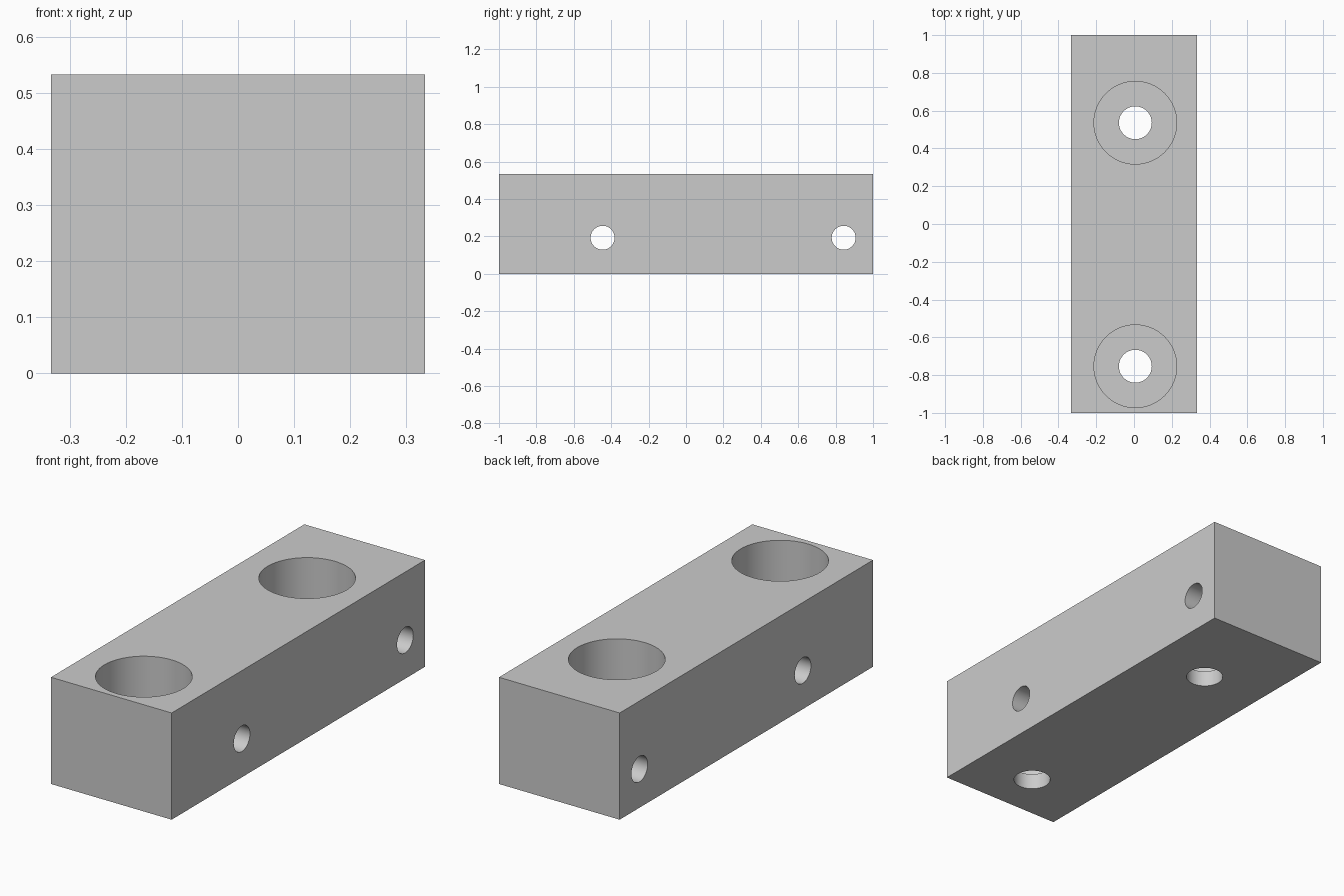
import bpy
import math

cube = bpy.data.objects.get("Cube")
if cube:
    bpy.data.objects.remove(cube, do_unlink=True)

WIDTH, LENGTH, HEIGHT = 0.667, 2.0, 0.533
FLOOR = 0.08          # material left under each counterbore
HOLE_X = 0.007

# Plain grey material
grey = bpy.data.materials.new("plain grey")
grey.use_nodes = True
color = (0.6, 0.6, 0.6, 1.0)
grey.diffuse_color = color
grey.node_tree.nodes["Principled BSDF"].inputs["Base Color"].default_value = color

# Solid block
bpy.ops.mesh.primitive_cube_add(size=1, location=(0, 0, HEIGHT / 2))
block = bpy.context.object
block.name = "mounting_block"
block.scale = (WIDTH, LENGTH, HEIGHT)
bpy.ops.object.transform_apply(location=True, rotation=False, scale=True)
block.data.materials.append(grey)


def drill(name, radius, depth, location, rotation=(0, 0, 0)):
    """Cut a round hole through the block."""
    bpy.ops.mesh.primitive_cylinder_add(
        vertices=64, radius=radius, depth=depth, location=location, rotation=rotation)
    cutter = bpy.context.object
    cutter.name = name
    cutter.hide_render = True
    cutter.data.materials.append(grey)
    bpy.context.view_layer.objects.active = block
    mod = block.modifiers.new(name, 'BOOLEAN')
    mod.operation = 'DIFFERENCE'
    mod.solver = 'EXACT'
    mod.object = cutter
    bpy.ops.object.modifier_apply(modifier=mod.name)
    bpy.data.objects.remove(cutter, do_unlink=True)


# Counterbored vertical bolt holes
for y in (0.536, -0.753):
    drill("counterbore", 0.219, 1, (HOLE_X, y, FLOOR + 0.5))
    drill("bolt_hole", 0.087, 2, (HOLE_X, y, 0))

# Cross holes through the sides
for y in (0.843, -0.446):
    drill("cross_hole", 0.064, 2, (0, y, 0.193), (0, math.pi / 2, 0))

# Smooth bores, crisp edges
bpy.ops.object.select_all(action='DESELECT')
block.select_set(True)
bpy.context.view_layer.objects.active = block
bpy.ops.object.shade_smooth_by_angle(angle=math.radians(30))
